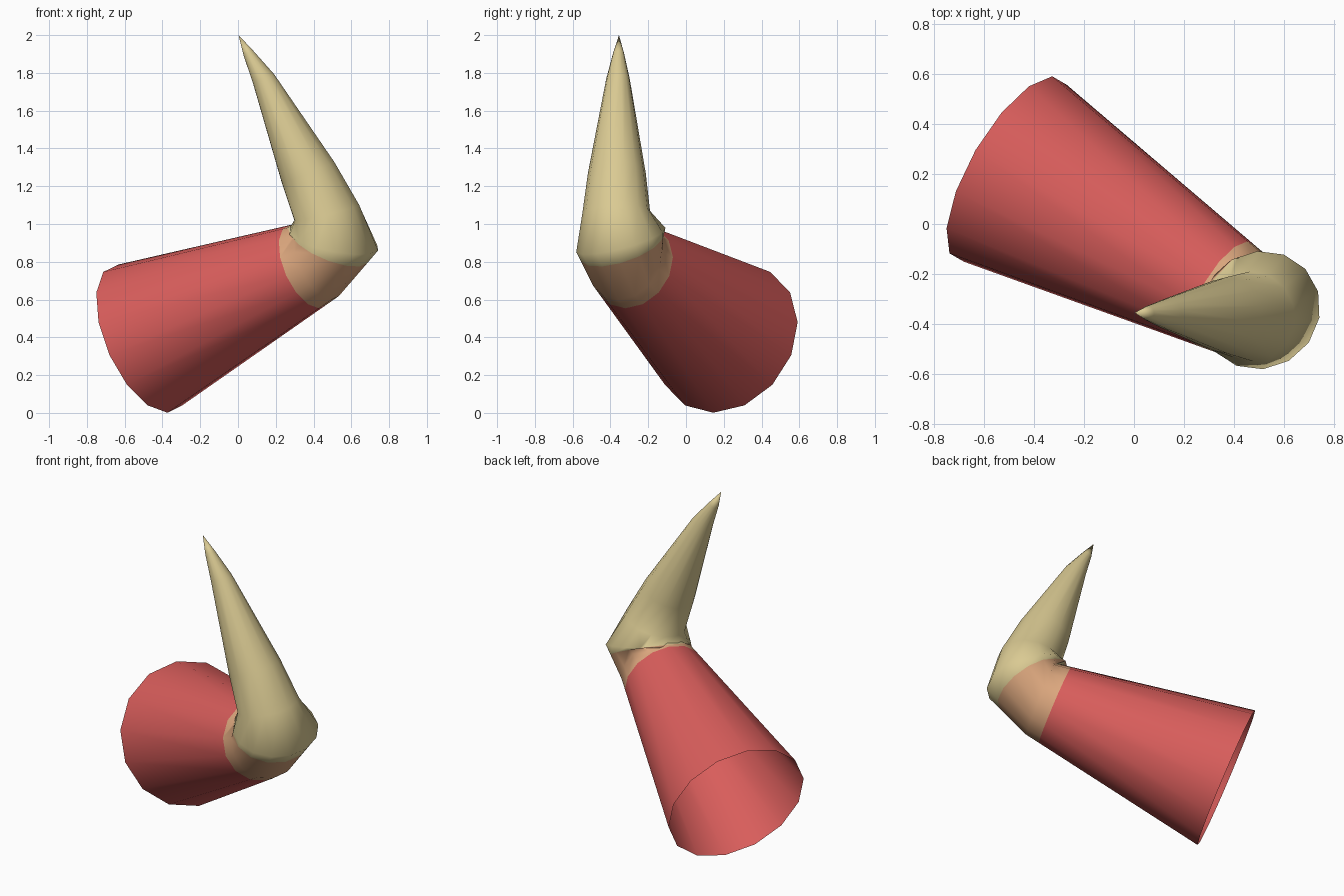
import bpy, bmesh, math
from mathutils import Vector, Quaternion

if "Cube" in bpy.data.objects:
    bpy.data.objects.remove(bpy.data.objects["Cube"])

SIDES = 14
AXIS = Vector((.81, -.47, .36)).normalized()      # direction of the red sleeve
END = Vector((-.504, .22, .393))                  # centre of the open end
MITRE = Vector((.38, -.32, .87)).normalized()     # plane between peach band and claw
MITRE_POINT = Vector((.45, -.30, .912))
BAND_POINT = AXIS * .695                          # plane between red and peach


def material(name, rgb):
    m = bpy.data.materials.new(name)
    m.diffuse_color = (*rgb, 1)
    m.use_nodes = True
    m.node_tree.nodes["Principled BSDF"].inputs["Base Color"].default_value = m.diffuse_color
    return m


# rings along the bent form: centre, normal, radius
rings = [
    (END, AXIS, .42),
    (END + AXIS * 1.15, AXIS, .222),
    (Vector((.505, -.345, .915)), Vector((.19, -.25, .95)), .245),
    (Vector((.47, -.37, 1.06)), Vector((-.24, -.06, .97)), .18),
    (Vector((.372, -.366, 1.27)), Vector((-.38, 0, .92)), .153),
    (Vector((.135, -.36, 1.77)), Vector((-.38, 0, .92)), .062),
    (Vector((.055, -.357, 1.905)), Vector((-.45, 0, .9)), .029),
]

# loft the sleeve and claw, carrying the ring start direction round the bend
bm = bmesh.new()
ref = (Vector((0, 0, -1)) + AXIS * AXIS.z).normalized()
prev_n, prev = AXIS, None
for c, n, r in rings:
    n = n.normalized()
    ref = prev_n.rotation_difference(n) @ ref
    ring = [bm.verts.new(c + r * (Quaternion(n, math.tau * i / SIDES) @ ref))
            for i in range(SIDES)]
    if prev:
        for i in range(SIDES):
            j = (i + 1) % SIDES
            bm.faces.new((prev[i], prev[j], ring[j], ring[i]))
    prev, prev_n = ring, n

# pointed tip
tip = bm.verts.new((.003, -.355, 2))
for i in range(SIDES):
    bm.faces.new((prev[i], prev[(i + 1) % SIDES], tip))

# cut the colour borders, then colour by side of each plane
for co, no in ((BAND_POINT, AXIS), (MITRE_POINT, MITRE)):
    bmesh.ops.bisect_plane(bm, geom=bm.verts[:] + bm.edges[:] + bm.faces[:],
                           dist=1e-5, plane_co=co, plane_no=no)
for f in bm.faces:
    p = f.calc_center_median()
    if (p - MITRE_POINT).dot(MITRE) > 0:
        f.material_index = 2
    elif (p - BAND_POINT).dot(AXIS) > 0:
        f.material_index = 1
    f.smooth = True

mesh = bpy.data.meshes.new("bent_claw")
bm.to_mesh(mesh)
bm.free()
for m in (material("red", (.69, .11, .105)),
          material("peach", (.72, .39, .21)),
          material("horn_tan", (.70, .59, .29))):
    mesh.materials.append(m)
obj = bpy.data.objects.new("bent_claw", mesh)
bpy.context.collection.objects.link(obj)
